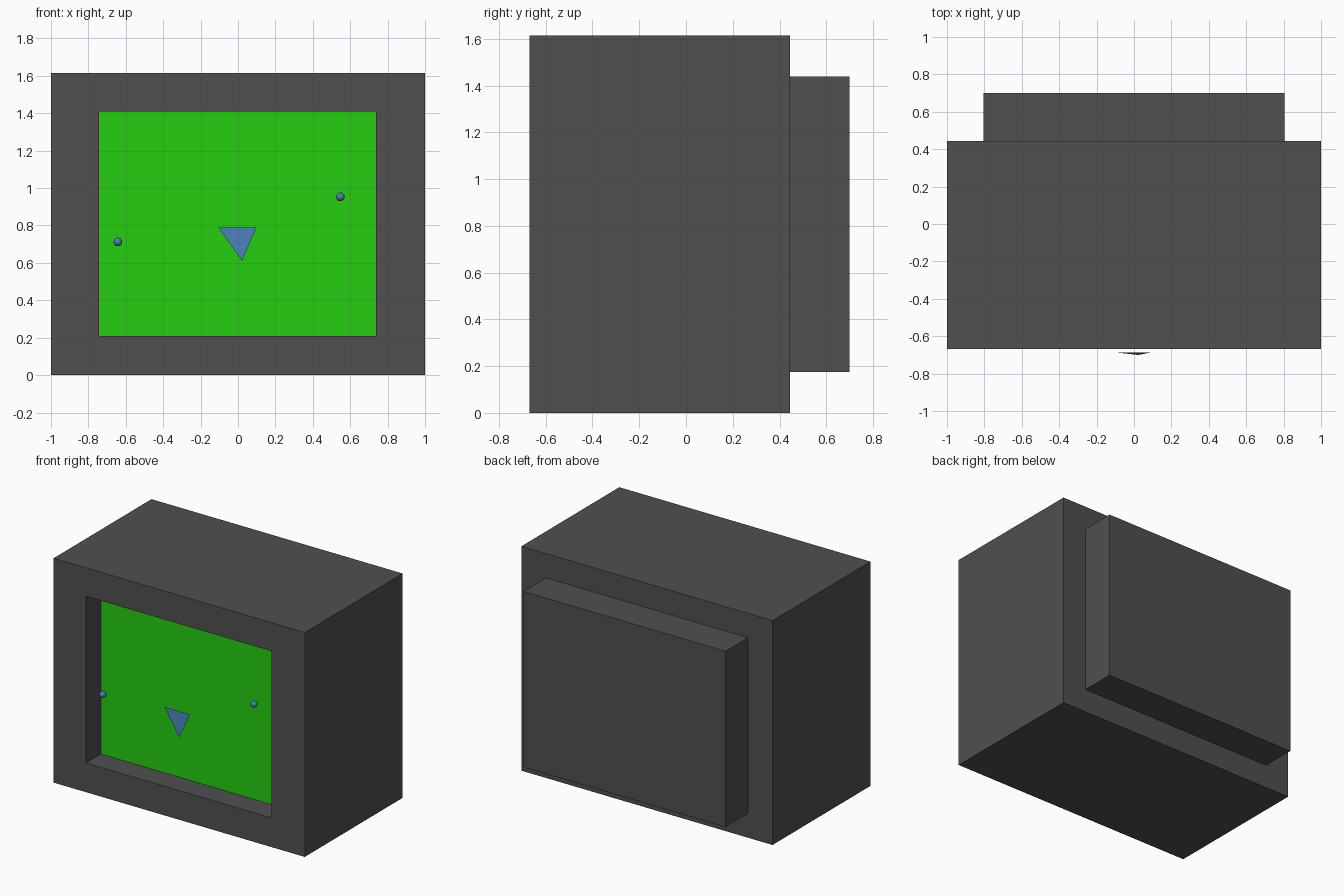
import bpy, bmesh

if "Cube" in bpy.data.objects:
    bpy.data.objects.remove(bpy.data.objects["Cube"])


def material(name, rgb):
    m = bpy.data.materials.new(name)
    m.diffuse_color = (*rgb, 1)
    m.use_nodes = True
    m.node_tree.nodes["Principled BSDF"].inputs["Base Color"].default_value = m.diffuse_color
    return m


grey = material("dark grey", (0.08, 0.08, 0.08))
green = material("screen green", (0.019, 0.62, 0.005))
blue = material("steel blue", (0.07, 0.21, 0.47))


def make_object(name, bm, *mats):
    mesh = bpy.data.meshes.new(name)
    bm.to_mesh(mesh)
    bm.free()
    for m in mats:
        mesh.materials.append(m)
    ob = bpy.data.objects.new(name, mesh)
    bpy.context.collection.objects.link(ob)
    return ob


def box(lo, hi):
    bm = bmesh.new()
    bmesh.ops.create_cube(bm, size=1)
    for v in bm.verts:
        v.co = [hi[i] if v.co[i] > 0 else lo[i] for i in range(3)]
    bm.normal_update()
    return bm


# Cabinet: the front face is inset to the opening and pushed in to form the screen
bm = box((-1, -0.669, 0), (1, 0.444, 1.615))
front = min(bm.faces, key=lambda f: f.calc_center_median().y)
bmesh.ops.inset_individual(bm, faces=[front], thickness=0.1)
for v in front.verts:
    v.co.x = 0.737 if v.co.x > 0 else -0.742
    v.co.z = 1.41 if v.co.z > 0.8 else 0.21
screen = bmesh.ops.extrude_discrete_faces(bm, faces=[front])["faces"][0]
# Bridge the rim of the opening to the recessed screen
rim = [e for e in bm.edges if e.is_boundary]
bmesh.ops.translate(bm, verts=screen.verts, vec=(0, 0.17, 0))
if rim:
    bmesh.ops.bridge_loops(bm, edges=rim)
bmesh.ops.recalc_face_normals(bm, faces=bm.faces)
for f in bm.faces:
    c = f.calc_center_median()
    if abs(c.y + 0.499) < 0.01 and abs(f.normal.y) > 0.9:
        f.material_index = 1
make_object("cabinet", bm, grey, green)

# Rear housing
make_object("rear_housing", box((-0.805, 0.444, 0.175), (0.805, 0.70, 1.44)), grey)

# Thin triangular pointer leaning slightly forward at its tip
bm = bmesh.new()
bm.faces.new([bm.verts.new(p) for p in
              ((-0.105, -0.686, 0.79), (0.022, -0.70, 0.61), (0.098, -0.686, 0.79))])
make_object("triangle_pointer", bm, blue)

# Small round beads in front of the screen
for name, pos in (("left_bead", (-0.642, -0.62, 0.712)),
                  ("right_bead", (0.547, -0.60, 0.953))):
    bm = bmesh.new()
    bmesh.ops.create_uvsphere(bm, u_segments=24, v_segments=12, radius=0.023)
    for f in bm.faces:
        f.smooth = True
    make_object(name, bm, blue).location = pos
